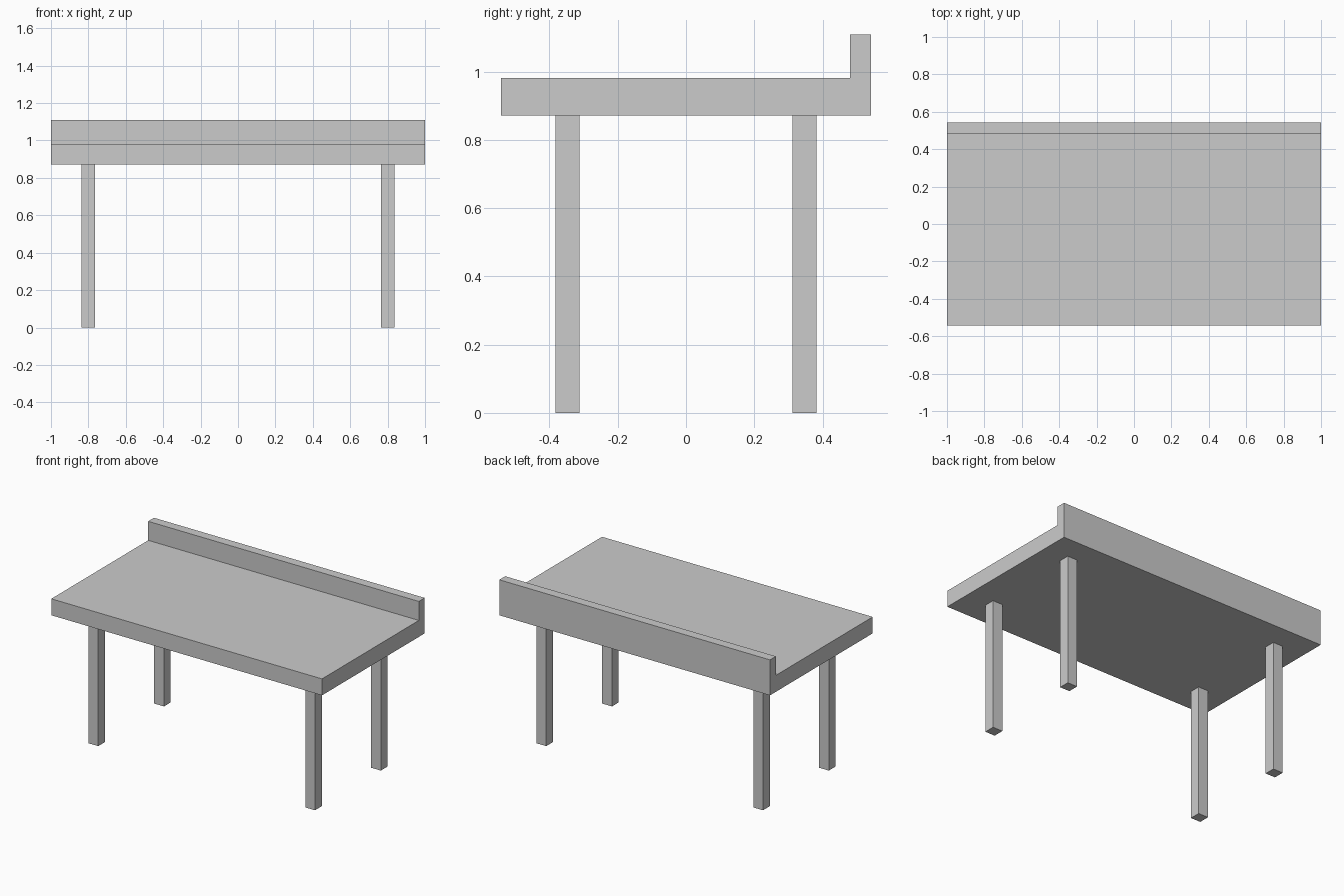
import bpy
import bmesh

if "Cube" in bpy.data.objects:
    bpy.data.objects.remove(bpy.data.objects["Cube"])

LEG_TOP = 0.872


def finish(name, bm):
    bmesh.ops.recalc_face_normals(bm, faces=bm.faces)
    mesh = bpy.data.meshes.new(name)
    bm.to_mesh(mesh)
    bm.free()
    obj = bpy.data.objects.new(name, mesh)
    bpy.context.collection.objects.link(obj)
    return obj


# Table top with raised back ledge: one L-shaped profile (y, z) swept along x
profile = [(-0.542, LEG_TOP), (0.542, LEG_TOP), (0.542, 1.109),
           (0.48, 1.109), (0.48, 0.982), (-0.542, 0.982)]
bm = bmesh.new()
face = bm.faces.new([bm.verts.new((-1, y, z)) for y, z in profile])
swept = bmesh.ops.extrude_face_region(bm, geom=[face], use_keep_orig=True)
verts = [g for g in swept["geom"] if isinstance(g, bmesh.types.BMVert)]
bmesh.ops.translate(bm, verts=verts, vec=(2, 0, 0))
finish("table_top", bm)

# Four square legs
for side, sx in (("left", -1), ("right", 1)):
    for end, sy in (("front", -1), ("back", 1)):
        bm = bmesh.new()
        bmesh.ops.create_cube(bm, size=1)
        bmesh.ops.scale(bm, verts=bm.verts, vec=(0.072, 0.071, LEG_TOP))
        leg = finish(f"{end}_{side}_leg", bm)
        leg.location = (sx * 0.801, sy * 0.347, LEG_TOP / 2)
